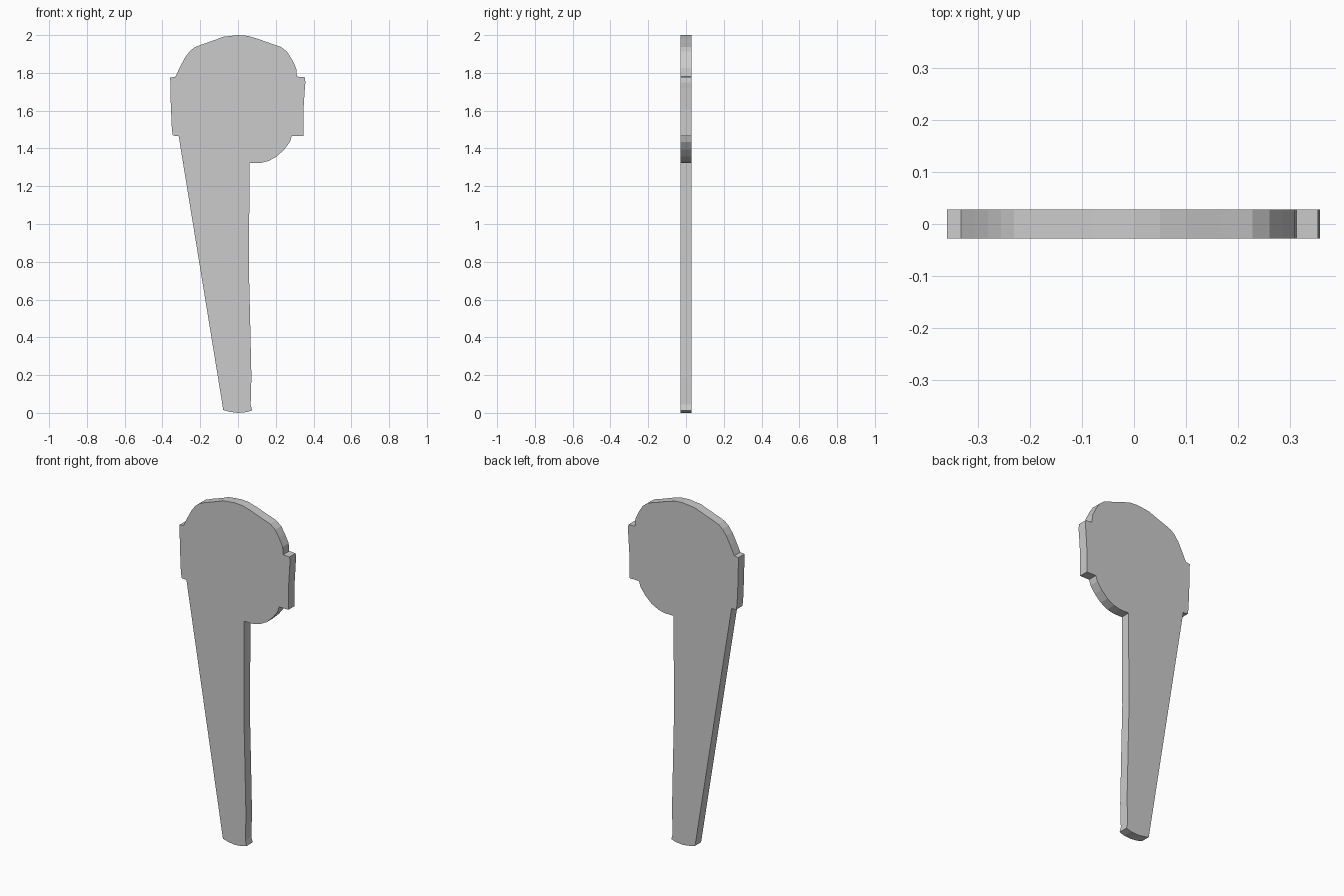
import bpy, bmesh

HALF = 0.028  # half the plate thickness

# Tapered handle: foot and straight right edge
foot = [(-0.078, 0.015), (-0.045, 0.006), (0.0, 0.0), (0.045, 0.004), (0.075, 0.013)]
handle_edge = [(0.067, 0.045), (0.071, 0.19), (0.064, 0.5), (0.057, 0.79), (0.06, 1.1), (0.06, 1.323)]
# Rounded underside of the head
chin = [(0.12, 1.323), (0.16, 1.333), (0.205, 1.357), (0.245, 1.395), (0.275, 1.435), (0.285, 1.467)]
# Stepped lugs on both sides and the domed crown between them
right_lug = [(0.346, 1.467), (0.347, 1.61), (0.354, 1.72), (0.357, 1.75), (0.353, 1.778), (0.312, 1.78)]
crown = [(0.308, 1.825), (0.285, 1.872), (0.26, 1.912), (0.227, 1.938), (0.17, 1.957), (0.1, 1.982),
         (0.05, 1.996), (0.0, 2.0), (-0.08, 1.991), (-0.12, 1.975), (-0.19, 1.951), (-0.23, 1.935),
         (-0.255, 1.915), (-0.28, 1.882), (-0.305, 1.835), (-0.332, 1.779)]
left_lug = [(-0.359, 1.775), (-0.356, 1.64), (-0.35, 1.5), (-0.345, 1.468), (-0.314, 1.465)]

outline = foot + handle_edge + chin + right_lug + crown + left_lug

# Extrude the outline into a flat plate
bm = bmesh.new()
face = bm.faces.new([bm.verts.new((x, -HALF, z)) for x, z in outline])
ext = bmesh.ops.extrude_face_region(bm, geom=[face], use_keep_orig=True)
moved = [g for g in ext["geom"] if isinstance(g, bmesh.types.BMVert)]
bmesh.ops.translate(bm, verts=moved, vec=(0, 2 * HALF, 0))
bmesh.ops.recalc_face_normals(bm, faces=bm.faces[:])

mesh = bpy.data.meshes.new("paddle_plate")
bm.to_mesh(mesh)
bm.free()
bpy.context.collection.objects.link(bpy.data.objects.new("paddle_plate", mesh))
